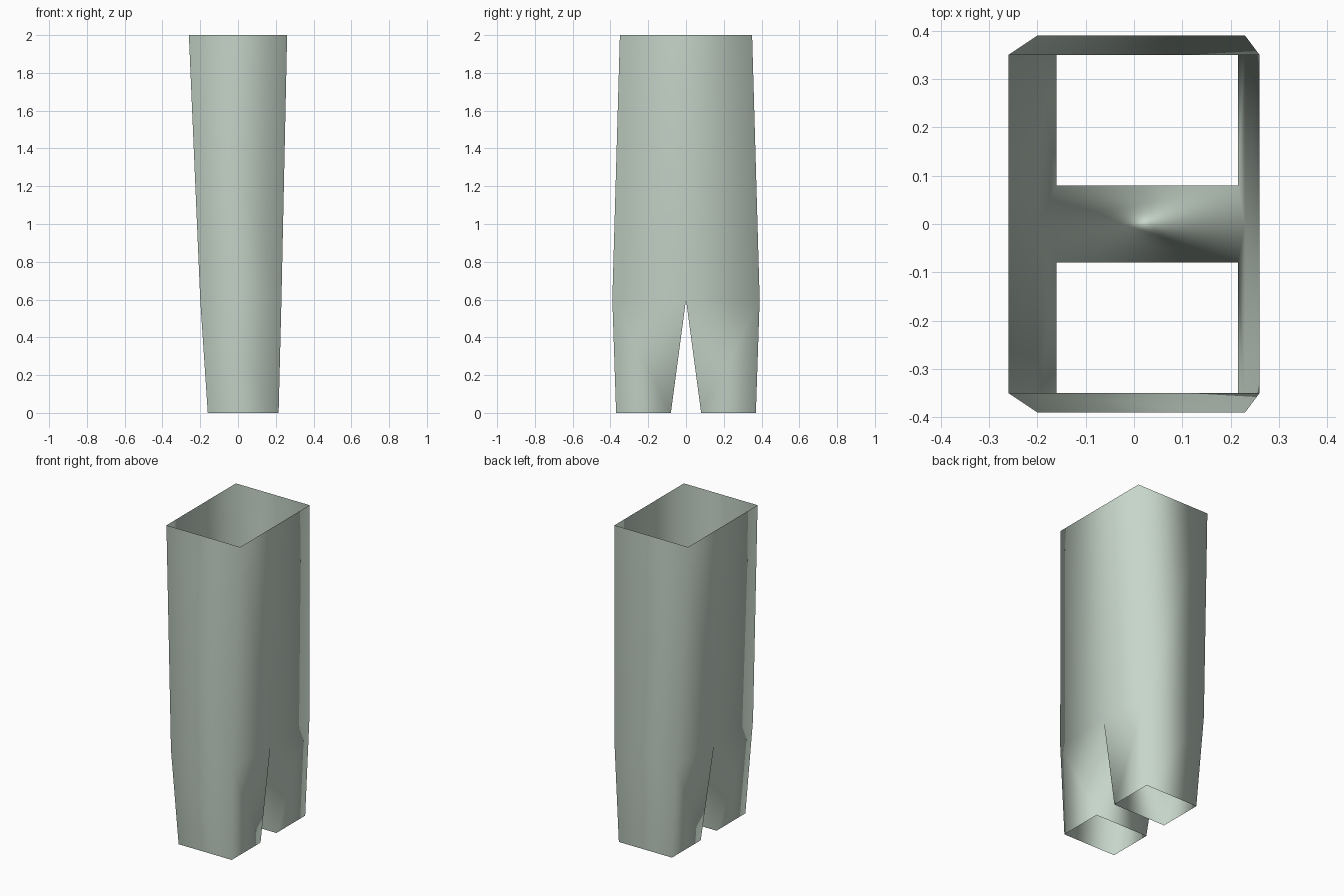
import bpy
import bmesh

cube = bpy.data.objects.get("Cube")
if cube:
    bpy.data.objects.remove(cube, do_unlink=True)

# Pale sage cloth
cloth = bpy.data.materials.new("pale_sage")
cloth.use_nodes = True
colour = (0.57, 0.67, 0.59, 1.0)
cloth.diffuse_color = colour
bsdf = cloth.node_tree.nodes["Principled BSDF"]
bsdf.inputs["Base Color"].default_value = colour
bsdf.inputs["Roughness"].default_value = 0.9

# Back and front x of the waist, hip and hem
WAIST, HIP, HEM = (-0.26, 0.26), (-0.20, 0.23), (-0.16, 0.215)

bm = bmesh.new()


def pair(xs, y, z):
    """Two vertices at one level, one on each x side."""
    return [bm.verts.new((x, y, z)) for x in xs]


def strip(a, b):
    """Quad between two vertex pairs."""
    bm.faces.new((a[0], a[1], b[1], b[0]))


crotch = pair(HIP, 0, 0.6)
waists = []
for side in (-1, 1):
    waist = pair(WAIST, side * 0.35, 2.0)
    hip = pair(HIP, side * 0.39, 0.6)
    outer_hem = pair(HEM, side * 0.37, 0)
    inner_hem = pair(HEM, side * 0.08, 0)
    waists.append(waist)
    # Outer seam panels and inner leg panel; waist and hems stay open
    strip(waist, hip)
    strip(hip, outer_hem)
    strip(crotch, inner_hem)
    # Wide panels of the leg and hip
    for i in (0, 1):
        bm.faces.new((hip[i], crotch[i], inner_hem[i], outer_hem[i]))
        bm.faces.new((waist[i], crotch[i], hip[i]))

# Wide panels from the waist down to the crotch
for i in (0, 1):
    bm.faces.new((waists[0][i], waists[1][i], crotch[i]))

bmesh.ops.recalc_face_normals(bm, faces=bm.faces[:])
# Make the outer side the front of every face
bm.faces.ensure_lookup_table()
if bm.faces[0].normal.y > 0:
    bmesh.ops.reverse_faces(bm, faces=bm.faces[:])
for face in bm.faces:
    face.smooth = True

mesh = bpy.data.meshes.new("trousers")
bm.to_mesh(mesh)
bm.free()
mesh.materials.append(cloth)
trousers = bpy.data.objects.new("trousers", mesh)
bpy.context.collection.objects.link(trousers)
